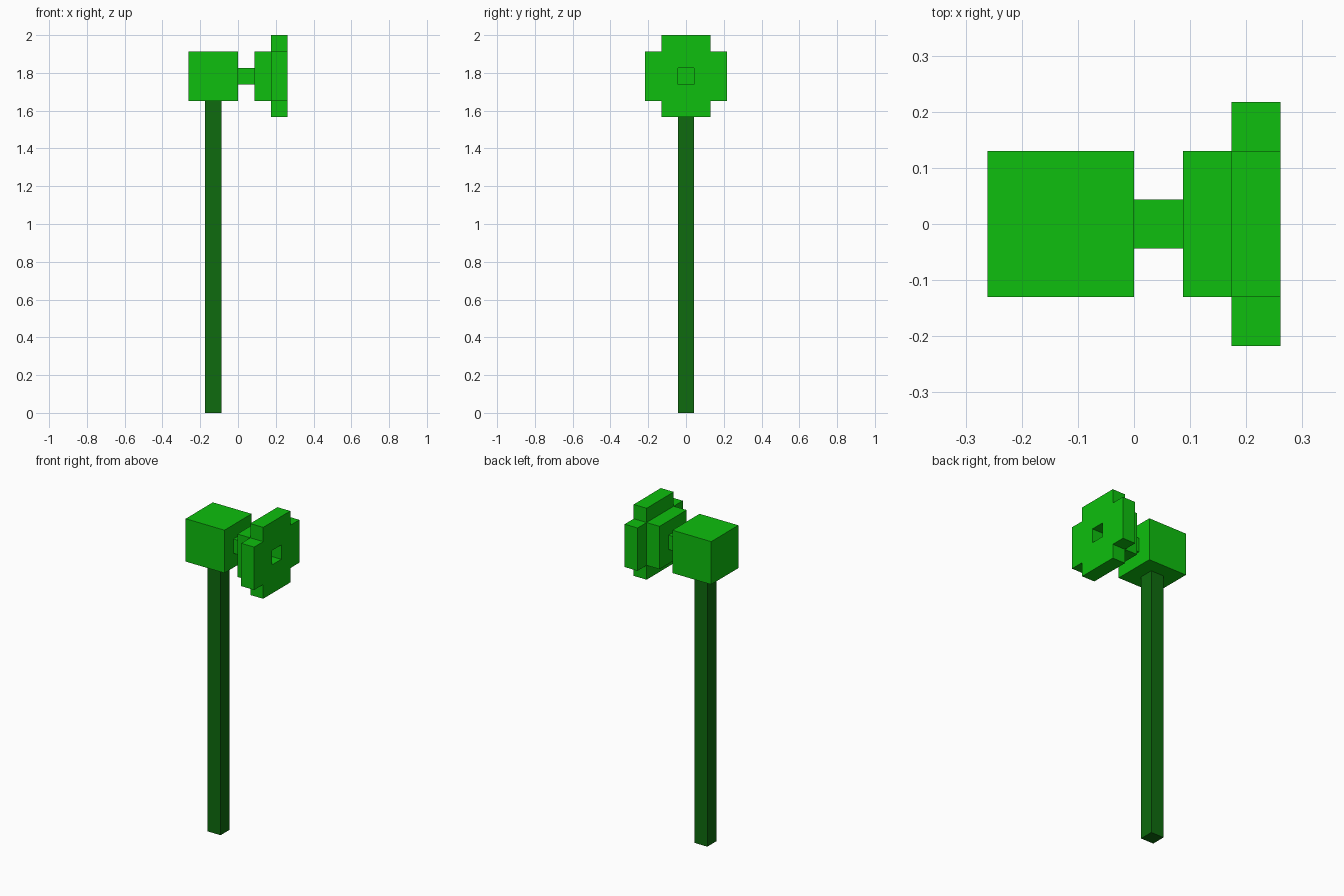
import bpy
import bmesh
from mathutils import Vector

U = 2 / 23          # edge of one block
MID = 20.5          # height of the head's axis, in blocks

default = bpy.data.objects.get("Cube")
if default:
    bpy.data.objects.remove(default, do_unlink=True)


def material(name, colour):
    mat = bpy.data.materials.new(name)
    mat.use_nodes = True
    mat.diffuse_color = colour
    mat.node_tree.nodes["Principled BSDF"].inputs["Base Color"].default_value = colour
    return mat


def add_object(name, bm, mat):
    bmesh.ops.recalc_face_normals(bm, faces=bm.faces)
    mesh = bpy.data.meshes.new(name)
    bm.to_mesh(mesh)
    bm.free()
    mesh.materials.append(mat)
    obj = bpy.data.objects.new(name, mesh)
    bpy.context.collection.objects.link(obj)
    return obj


def box(name, x, width, z, height, mat):
    """Square block bar centred on y = 0; x and z are its lower corner, in blocks."""
    bm = bmesh.new()
    depth = width if name != "collar" else height
    bmesh.ops.create_cube(bm, size=1)
    bmesh.ops.scale(bm, vec=Vector((width, depth, height)) * U, verts=bm.verts)
    centre = Vector((x + width / 2, 0, z + height / 2)) * U
    bmesh.ops.translate(bm, vec=centre, verts=bm.verts)
    return add_object(name, bm, mat)


bright_green = material("bright_green", (0.0044, 0.52, 0.0044, 1))
dark_green = material("dark_green", (0.0044, 0.147, 0.0044, 1))

# Stem, head, neck and collar
box("stem", -2, 1, 0, 19, dark_green)
box("head", -3, 3, MID - 1.5, 3, bright_green)
box("neck", 0, 1, MID - 0.5, 1, bright_green)
box("collar", 1, 1, MID - 1.5, 3, bright_green)

# Mouth plate: square of blocks without its corners and centre, extruded along x
bm = bmesh.new()
for row in range(-2, 3):
    for col in range(-2, 3):
        corner = abs(row) == 2 and abs(col) == 2
        if corner or (row == 0 and col == 0):
            continue
        ring = [(-0.5, -0.5), (0.5, -0.5), (0.5, 0.5), (-0.5, 0.5)]
        bm.faces.new([bm.verts.new(Vector((2, col + a, MID + row + b)) * U)
                      for a, b in ring])
bmesh.ops.remove_doubles(bm, verts=bm.verts, dist=U / 100)
solid = bmesh.ops.extrude_face_region(bm, geom=bm.faces[:], use_keep_orig=True)
moved = [g for g in solid["geom"] if isinstance(g, bmesh.types.BMVert)]
bmesh.ops.translate(bm, vec=(U, 0, 0), verts=moved)
add_object("mouth_plate", bm, bright_green)
